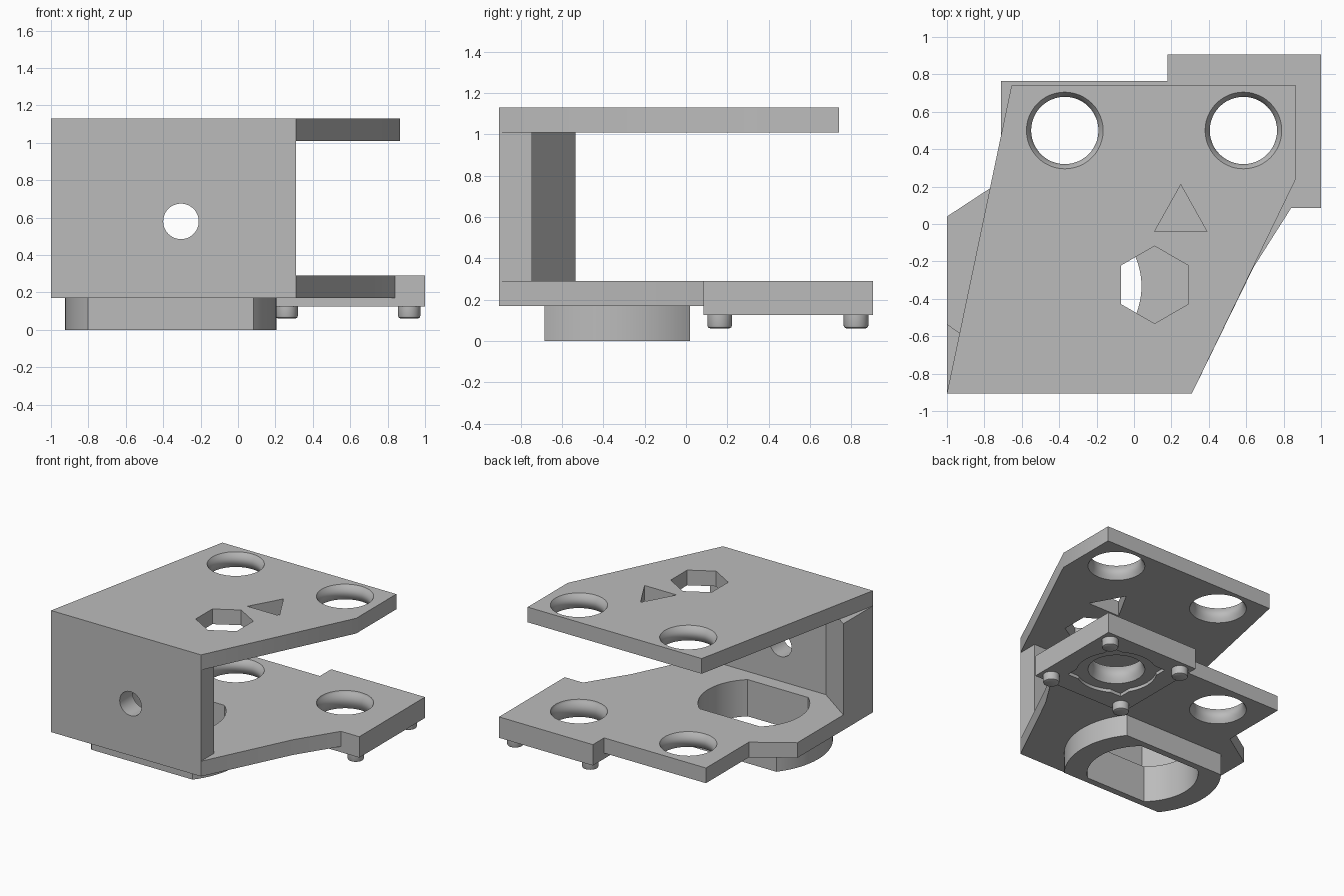
import bpy, bmesh
from math import sin, cos, pi, asin, radians

if "Cube" in bpy.data.objects:
    bpy.data.objects.remove(bpy.data.objects["Cube"], do_unlink=True)

GREY = (0.5, 0.5, 0.5, 1)
mat = bpy.data.materials.new("plain grey")
mat.use_nodes = True
mat.diffuse_color = GREY
mat.node_tree.nodes["Principled BSDF"].inputs["Base Color"].default_value = GREY


def finish(name, bm):
    bmesh.ops.recalc_face_normals(bm, faces=bm.faces)
    mesh = bpy.data.meshes.new(name)
    bm.to_mesh(mesh)
    bm.free()
    mesh.materials.append(mat)
    ob = bpy.data.objects.new(name, mesh)
    bpy.context.collection.objects.link(ob)
    return ob


def prism(name, outline, low, high):
    bm = bmesh.new()
    face = bm.faces.new([bm.verts.new((x, y, low)) for x, y in outline])
    moved = bmesh.ops.extrude_face_region(bm, geom=[face])["geom"]
    verts = [v for v in moved if isinstance(v, bmesh.types.BMVert)]
    bmesh.ops.translate(bm, verts=verts, vec=(0, 0, high - low))
    return finish(name, bm)


def lathe(name, cx, cy, profile, sides=48):
    """Closed solid of revolution around a vertical axis."""
    bm = bmesh.new()
    rings = [[bm.verts.new((cx + r * cos(2 * pi * i / sides),
                            cy + r * sin(2 * pi * i / sides), z))
              for i in range(sides)] for r, z in profile]
    for a, b in zip(rings, rings[1:]):
        for i in range(sides):
            j = (i + 1) % sides
            bm.faces.new((a[i], a[j], b[j], b[i]))
    bm.faces.new(rings[0])
    bm.faces.new(rings[-1])
    return finish(name, bm)


def cut(target, *cutters):
    for cutter in cutters:
        mod = target.modifiers.new("cut", 'BOOLEAN')
        mod.operation, mod.solver, mod.object = 'DIFFERENCE', 'EXACT', cutter
        bpy.context.view_layer.objects.active = target
        bpy.ops.object.modifier_apply(modifier=mod.name)
        bpy.data.objects.remove(cutter, do_unlink=True)


def regular(cx, cy, r, sides, start=0.0):
    return [(cx + r * cos(start + 2 * pi * i / sides),
             cy + r * sin(start + 2 * pi * i / sides)) for i in range(sides)]


def flat_round(cx, cy, r, half, steps=24):
    """Circle with its front and back cut flat."""
    top = asin(half / r)
    arc = [-top + 2 * top * i / steps for i in range(steps + 1)]
    return [(cx + r * cos(a + turn), cy + r * sin(a + turn))
            for turn in (0, pi) for a in arc]


def waisted_hole(cx, cy, low, high, mouth=0.205, waist=0.18):
    """Cutter with rounded mouths on both sides of a plate."""
    steps = 10
    curve = [(waist + (mouth - waist) * (1 - sin(pi * i / steps)),
              low + (high - low) * i / steps) for i in range(steps + 1)]
    return lathe("hole_cutter", cx, cy,
                 [(mouth, low - 0.05)] + curve + [(mouth, high + 0.05)])


HOLES = [(-0.37, 0.5), (0.585, 0.5)]
FLOOR, DECK, CEILING, TOP, BLOCK_LOW = 0.17, 0.29, 1.01, 1.13, 0.125
FOOT = (-0.36, -0.333)

# Upper plate with two round holes, hexagon and triangle
upper = prism("upper_plate", [(-1, -0.905), (0.31, -0.905), (0.865, 0.24),
                              (0.865, 0.74), (-0.655, 0.74)], CEILING, TOP)
cut(upper, *[waisted_hole(x, y, CEILING, TOP) for x, y in HOLES],
    prism("hexagon_cutter", regular(0.11, -0.325, 0.207, 6, pi / 2), 0.9, 1.3),
    prism("triangle_cutter", [(0.11, -0.04), (0.39, -0.04), (0.25, 0.21)], 0.9, 1.3))

# Lower plate with one round hole and the large flat-sided opening
lower = prism("lower_plate", [(-1, -0.905), (0.31, -0.905), (0.64, -0.23),
                              (0.84, 0.085), (0.18, 0.085), (0.18, 0.765),
                              (-0.71, 0.765), (-0.71, 0.23), (-1, 0.04)], FLOOR, DECK)
cut(lower, waisted_hole(*HOLES[0], FLOOR, DECK),
    prism("opening_cutter", flat_round(*FOOT, 0.4, 0.3), 0, 0.5))

# Front wall with a corner buttress and a round hole
wall = prism("front_wall", [(-1, -0.905), (0.31, -0.905), (0.31, -0.745),
                            (-0.7, -0.745), (-1, -0.535)], DECK, CEILING)
bore = lathe("bore_cutter", 0, 0, [(0.095, -0.3), (0.095, 0.3)])
bore.rotation_euler.x = pi / 2
bore.location = (-0.305, -0.83, 0.58)
bpy.context.view_layer.update()
cut(wall, bore)

# Foot ring under the lower plate
foot = prism("foot_ring", flat_round(*FOOT, 0.565, 0.352), 0, FLOOR)
cut(foot, prism("foot_cutter", flat_round(*FOOT, 0.4, 0.3), -0.1, 0.4))

# Thick corner block with a shallow recess underneath
block = prism("corner_block", [(0.18, 0.085), (1, 0.085), (1, 0.905),
                               (0.18, 0.905)], BLOCK_LOW, DECK)
cx, cy = HOLES[1]
cut(block,
    prism("recess_square_cutter", regular(cx, cy, 0.35, 4, pi / 4), 0.05, 0.15),
    prism("recess_round_cutter", regular(cx, cy, 0.29, 48), 0.05, 0.15),
    waisted_hole(cx, cy, 0.15, DECK))

# Four pins under the block
pins = [lathe("pin_%s_%s" % (side, end), x, y,
              [(0.045, 0.06), (0.056, 0.065), (0.06, 0.075), (0.06, BLOCK_LOW)], 32)
        for side, x in (("right", 0.26), ("left", 0.915))
        for end, y in (("front", 0.163), ("back", 0.823))]

for ob in bpy.context.selected_objects:
    ob.select_set(False)
for ob in [upper, lower, wall, foot, block] + pins:
    ob.select_set(True)
bpy.context.view_layer.objects.active = upper
bpy.ops.object.shade_smooth_by_angle(angle=radians(30))
